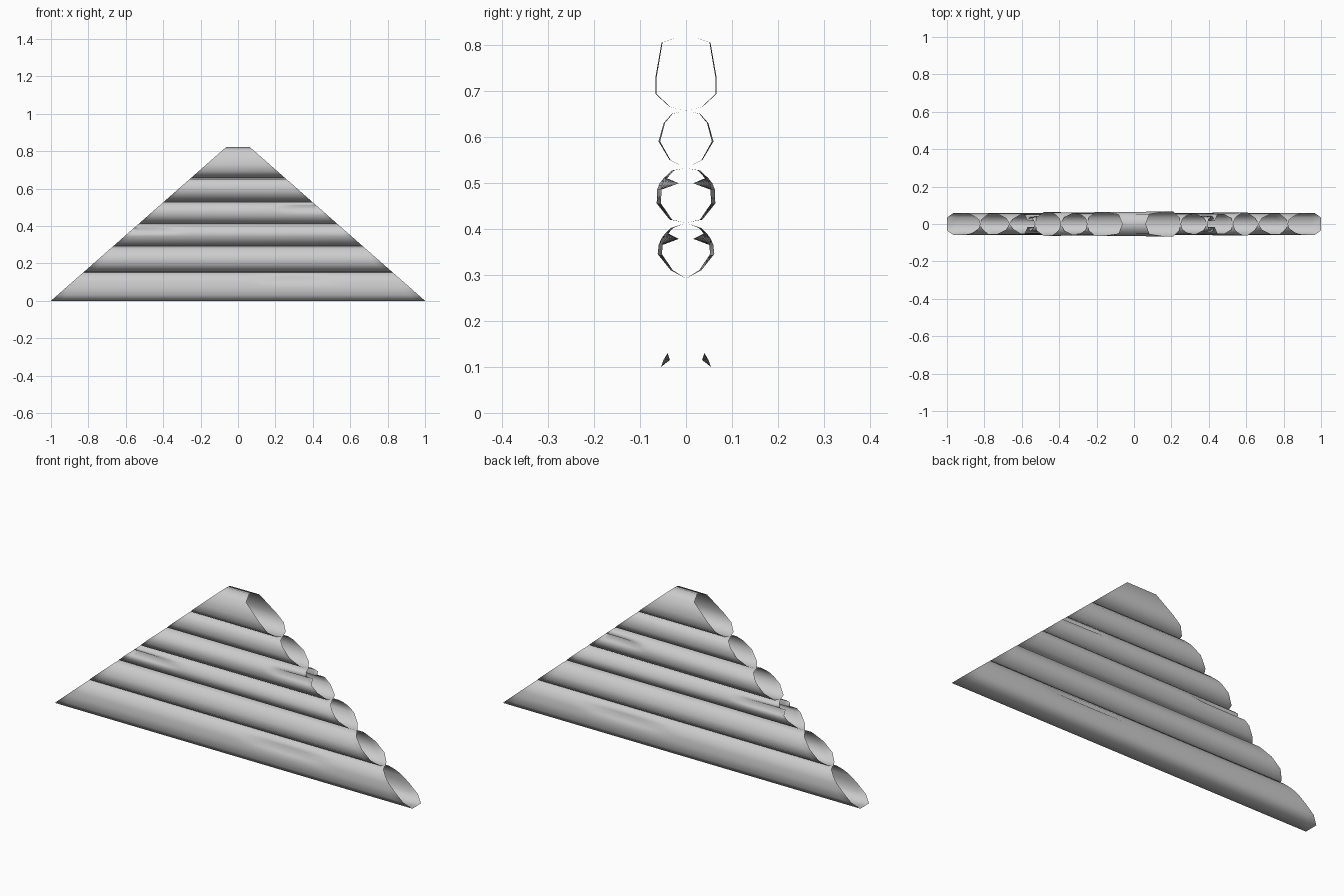
import bpy
import math

cube = bpy.data.objects.get("Cube")
if cube:
    bpy.data.objects.remove(cube, do_unlink=True)

grey = bpy.data.materials.new("plain grey")
grey.use_nodes = True
COLOUR = (0.6, 0.6, 0.6, 1)
grey.diffuse_color = COLOUR
grey.node_tree.nodes["Principled BSDF"].inputs["Base Color"].default_value = COLOUR

SLOPE = 1.14      # how fast the gable narrows with height
STATIONS = 40     # rings along each log


def make_log(name, half, taper=0, dent=None):
    """Hollow open-ended log: mirrored half profile (y, z), ends cut on the gable slope.
    dent = (profile index, centre, width, depth) presses a groove into both sides."""
    mirrored = [i for i in range(len(half) - 1, -1, -1) if half[i][0] > 0]
    ring = [(i, 1) for i in range(len(half))] + [(i, -1) for i in mirrored]
    verts, faces, n = [], [], len(ring)
    for s in range(STATIONS + 1):
        t = 2 * s / STATIONS - 1
        for i, side in ring:
            y, z = half[i]
            y *= 1 + taper * t
            if dent and i == dent[0]:
                fade = max(0, 1 - abs(t - dent[1]) / dent[2])
                y -= dent[3] * math.sin(fade * math.pi / 2)
            verts.append((t * (1 - SLOPE * z), side * y, z))
    for s in range(STATIONS):
        for j in range(n):
            a, b = s * n + j, s * n + (j + 1) % n
            faces.append((a, b, b + n, a + n))
    mesh = bpy.data.meshes.new(name)
    mesh.from_pydata(verts, [], faces)
    mesh.materials.append(grey)
    mesh.shade_smooth()
    obj = bpy.data.objects.new(name, mesh)
    bpy.context.collection.objects.link(obj)


# Logs stacked from the bottom up
make_log("bottom_log",
         [(.035, 0), (.058, .03), (.058, .07), (.054, .1), (.049, .115),
          (.04, .13), (.022, .15), (0, .155)],
         dent=(4, 0.35, 0.3, 0.014))
make_log("second_log",
         [(0, .155), (.024, .163), (.055, .192), (.055, .235), (.03, .278), (0, .292)])
make_log("third_log",
         [(0, .292), (.031, .31), (.057, .345), (.055, .365), (.05, .378),
          (.042, .39), (.03, .402), (0, .413)],
         taper=0.08, dent=(4, -1, 0.5, 0.03))
make_log("fourth_log",
         [(0, .413), (.033, .42), (.059, .455), (.058, .485), (.053, .499),
          (.045, .51), (.028, .527), (0, .532)],
         taper=-0.08, dent=(4, 1, 0.55, 0.033))
make_log("fifth_log",
         [(0, .532), (.035, .55), (.058, .59), (.047, .63), (.03, .65), (0, .657)],
         taper=-0.03)
make_log("top_log",
         [(0, .657), (.035, .665), (.065, .693), (.065, .73), (.052, .805), (0, .822)],
         taper=0.02)
